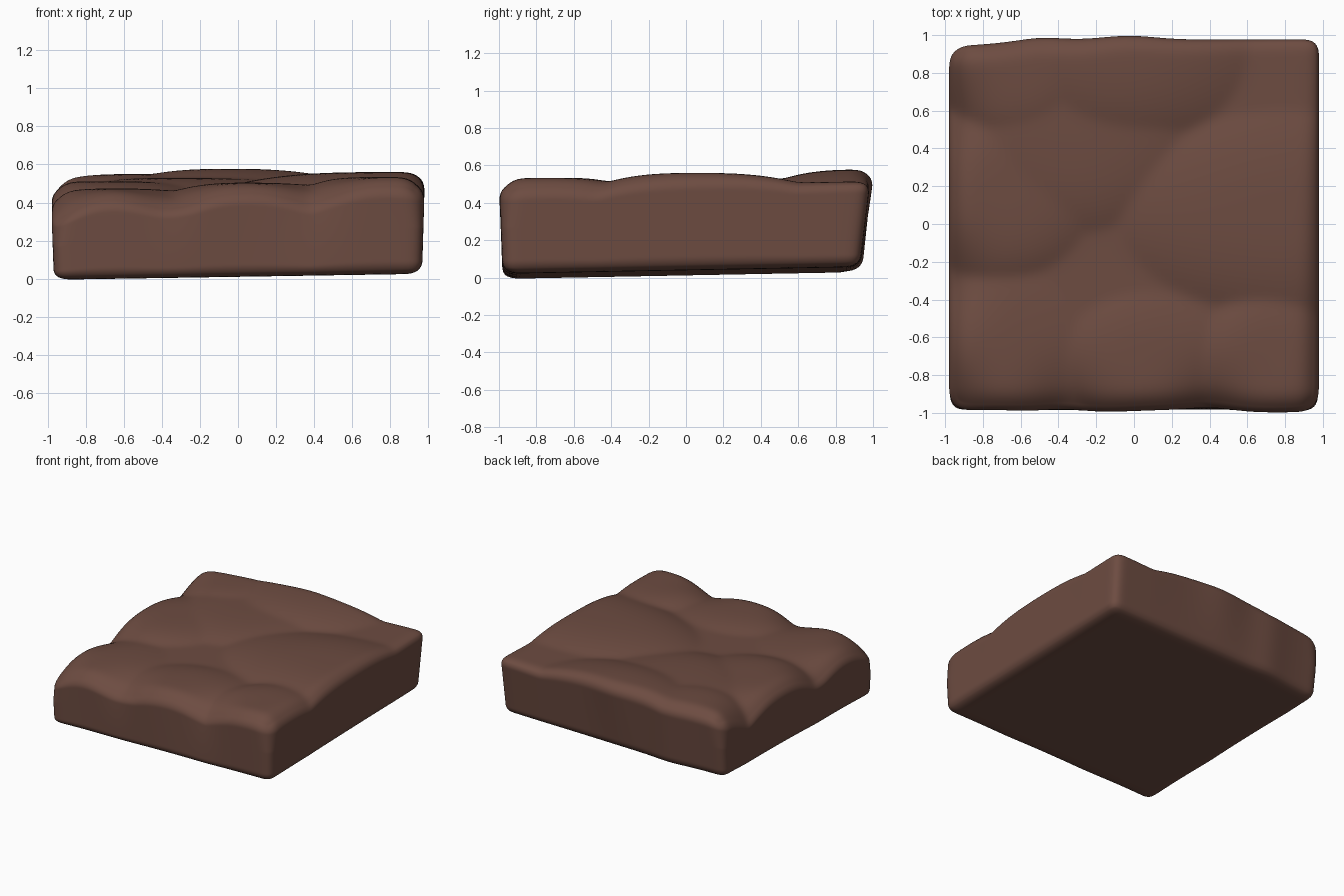
import bpy
import bmesh
from math import exp, sin
from mathutils import Vector

cube = bpy.data.objects.get("Cube")
if cube:
    bpy.data.objects.remove(cube, do_unlink=True)

# Soft mounds on the upper surface:
# x, y, radius x, radius y, peak height, steepness of the foot
MOUNDS = [
    (-0.62, 0.95, 0.46, 0.54, 0.55, 2.4),
    (-0.30, 0.70, 0.62, 0.75, 0.53, 2.2),
    (-0.05, 0.95, 0.66, 0.55, 0.578, 1.4),
    (-0.72, 0.18, 0.52, 0.48, 0.512, 2),
    (0.80, 0.06, 0.90, 0.54, 0.56, 1.4),
    (0.70, -0.76, 0.36, 0.42, 0.535, 2),
    (0.08, -0.72, 0.46, 0.36, 0.505, 1.5),
    (-0.68, -0.65, 0.42, 0.42, 0.475, 1.5),
]
# Gullies running in from the rim: x, y, depth
GULLIES = [(-0.37, -1, 0.05), (0.42, -1, 0.06), (-1, -0.27, 0.06),
           (-1, 0.6, 0.06), (-1, -1, 0.1)]


def bump(value, centre, width):
    return exp(-((value - centre) / width) ** 2)


def top_height(x, y):
    floor = 0.474 + 0.03 * x + 0.015 * y
    rise = 0
    for mx, my, rx, ry, peak, steep in MOUNDS:
        t = max(0, 1 - ((x - mx) / rx) ** 2 - ((y - my) / ry) ** 2)
        rise = max(rise, (peak - floor) * (1 - (1 - t) ** steep))
    cut = sum(d * bump(x, gx, 0.2) * bump(y, gy, 0.22) for gx, gy, d in GULLIES)
    return floor + rise - cut


def underside(x, y):
    return 0.026 + 0.016 * x + 0.019 * y


def shape(p):
    """Turn a point on the unit cube into a point on the rounded slab."""
    up = (p.z + 1) / 2
    # Softer rim on the front and right-hand sides
    soft = max(0, min(1, 0.5 - 0.6 * min(p.x, p.y)))
    r = 0.07 + 0.06 * max(0, p.z) * soft
    q = Vector((p.x, p.y, up * 0.5))
    low, high = Vector((r - 1, r - 1, r)), Vector((1 - r, 1 - r, 0.5 - r))
    core = Vector([max(a, min(b, c)) for a, b, c in zip(low, high, q)])
    q = core + (q - core).normalized() * r
    h = q.z / 0.5
    # Walls lean and waver slightly
    x = q.x * (0.968 + 0.014 * h)
    if q.y > 0:
        edge = 0.93 + 0.055 * h + 0.025 * bump(q.x, -0.03, 0.2) * h
        edge += 0.015 * bump(q.x, -0.5, 0.15) - 0.03 * bump(q.x, -1, 0.35)
    else:
        edge = 0.98 + 0.014 * h + 0.008 * sin(6 * q.x - 3) * h
        edge -= 0.025 * h * h * (bump(q.x, 0.42, 0.15) + bump(q.x, -0.37, 0.15))
    y = q.y * edge
    z0 = underside(x, y)
    return Vector((x, y, z0 + h * (top_height(x, y) - z0)))


# Earth slab
bm = bmesh.new()
bmesh.ops.create_cube(bm, size=2)
bmesh.ops.subdivide_edges(bm, edges=bm.edges[:], cuts=79, use_grid_fill=True)
for v in bm.verts:
    v.co = shape(v.co.copy())
for i in range(4):
    bmesh.ops.smooth_vert(bm, verts=bm.verts[:], factor=0.5,
                          use_axis_x=True, use_axis_y=True, use_axis_z=True)
bmesh.ops.recalc_face_normals(bm, faces=bm.faces[:])
for f in bm.faces:
    f.smooth = True
mesh = bpy.data.meshes.new("earth_slab")
bm.to_mesh(mesh)
bm.free()
slab = bpy.data.objects.new("earth_slab", mesh)
bpy.context.collection.objects.link(slab)

# Brown earth colour
colour = (0.153, 0.072, 0.053, 1)
earth = bpy.data.materials.new("earth_brown")
earth.use_nodes = True
earth.diffuse_color = colour
shader = next(n for n in earth.node_tree.nodes if n.type == "BSDF_PRINCIPLED")
shader.inputs["Base Color"].default_value = colour
mesh.materials.append(earth)
